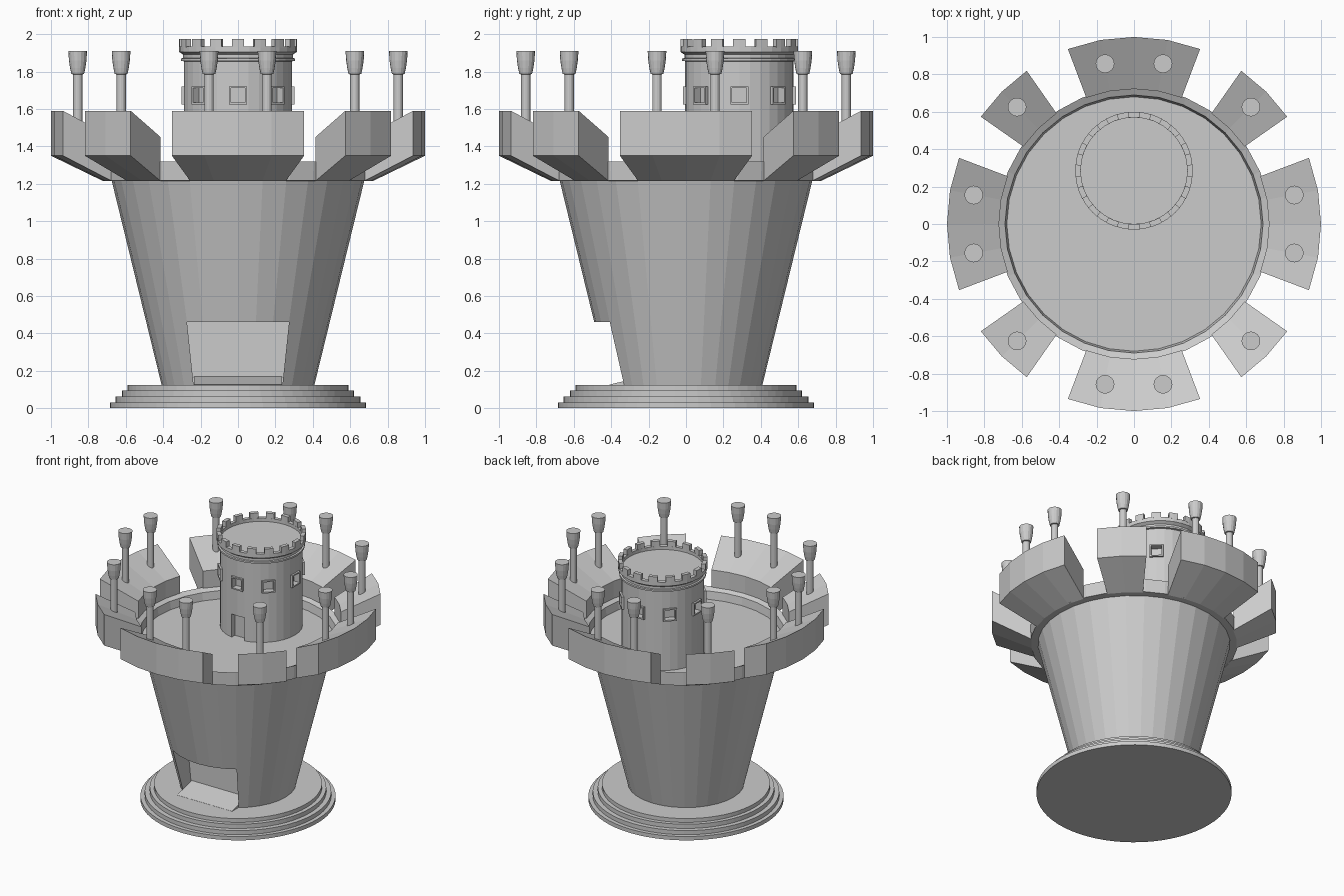
import bpy, bmesh
from math import sin, cos, pi, radians
from mathutils import Matrix, Vector

if "Cube" in bpy.data.objects:
    bpy.data.objects.remove(bpy.data.objects["Cube"])


def finish(name, bm, loc=(0, 0, 0)):
    bmesh.ops.recalc_face_normals(bm, faces=bm.faces)
    me = bpy.data.meshes.new(name)
    bm.to_mesh(me)
    bm.free()
    ob = bpy.data.objects.new(name, me)
    ob.location = loc
    bpy.context.collection.objects.link(ob)
    return ob


def lathe(name, profile, n, loc=(0, 0, 0)):
    """Closed solid of revolution; flat caps at both profile ends."""
    bm = bmesh.new()
    rings = [[bm.verts.new((r * cos(2 * pi * i / n), r * sin(2 * pi * i / n), z))
              for i in range(n)] for r, z in profile]
    for a, b in zip(rings, rings[1:]):
        for i in range(n):
            j = (i + 1) % n
            bm.faces.new((a[i], a[j], b[j], b[i]))
    bm.faces.new(rings[0])
    bm.faces.new(rings[-1])
    return finish(name, bm, loc)


def sector(bm, section, mid, half, n):
    """Sweep a closed (r, z) section through an arc given in degrees."""
    cuts = []
    for i in range(n + 1):
        a = radians(mid - half + 2 * half * i / n)
        cuts.append([bm.verts.new((r * cos(a), r * sin(a), z)) for r, z in section])
    k = len(section)
    for a, b in zip(cuts, cuts[1:]):
        for i in range(k):
            j = (i + 1) % k
            bm.faces.new((a[i], a[j], b[j], b[i]))
    bm.faces.new(cuts[0])
    bm.faces.new(cuts[-1])


def box(bm, lo, hi, angle=0):
    """Axis box, then turned about z."""
    lo, hi = Vector(lo), Vector(hi)
    m = (Matrix.Rotation(radians(angle), 4, 'Z') @ Matrix.Translation((lo + hi) / 2)
         @ Matrix.Diagonal((*(hi - lo), 1)))
    bmesh.ops.create_cube(bm, size=1, matrix=m)


def prism(name, section_a, section_b):
    """Solid between two matching loops of points."""
    bm = bmesh.new()
    a = [bm.verts.new(p) for p in section_a]
    b = [bm.verts.new(p) for p in section_b]
    for i in range(len(a)):
        j = (i + 1) % len(a)
        bm.faces.new((a[i], a[j], b[j], b[i]))
    bm.faces.new(a)
    bm.faces.new(b)
    return finish(name, bm)


def cut(target, cutter):
    cutter.hide_render = True
    cutter.display_type = 'WIRE'
    mod = target.modifiers.new("cut", 'BOOLEAN')
    mod.operation = 'DIFFERENCE'
    mod.solver = 'EXACT'
    mod.object = cutter


# stepped foot
lathe("stepped_base", [(.685, 0), (.685, .03), (.655, .03), (.655, .062),
                       (.62, .062), (.62, .095), (.59, .095), (.59, .125)], 64)

# flaring tower body with a raised rim and sunken deck
body = lathe("tower_body", [(.405, .11), (.675, 1.215), (.728, 1.218), (.73, 1.32),
                            (.69, 1.30), (.68, 1.24)], 32)

# entrance recess and its ramp
def gate(y):
    return [(-.235, y, .10), (.235, y, .10), (.273, y, .46), (-.273, y, .46)]

cut(body, prism("entrance_cutter", gate(-.8), gate(-.23)))
ramp = [(-.41, .12), (-.22, .12), (-.22, .172), (-.41, .126)]
prism("entrance_ramp", [(-.236, y, z) for y, z in ramp], [(.236, y, z) for y, z in ramp])

# overhanging parapet blocks: wide on the axes, narrow on the diagonals
parapet = [(.722, 1.215), (1, 1.35), (1, 1.59), (.722, 1.45)]
for k in range(8):
    wide = k % 2 == 0
    bm = bmesh.new()
    sector(bm, parapet, k * 45, 20.7 if wide else 10, 4 if wide else 2)
    finish("wide_parapet" if wide else "corner_parapet", bm)

# torches standing on the blocks
torch = [(.025, 1.47), (.025, 1.785), (.034, 1.787), (.041, 1.82),
         (.047, 1.86), (.05, 1.91)]
for k in range(4):
    for x, y in ((.857, -.155), (.857, .155), (.625, .625)):
        p = Matrix.Rotation(k * pi / 2, 3, 'Z') @ Vector((x, y, 0))
        lathe("torch", torch, 16, p)

# round turret at the rear of the deck
centre = (0, .285, 0)
turret = lathe("turret", [(.29, 1.22), (.29, 1.855), (.306, 1.857), (.306, 1.87),
                          (.293, 1.872), (.293, 1.89), (.315, 1.905), (.315, 1.935),
                          (.285, 1.935), (.285, 1.91)], 32, centre)

# turret battlements
bm = bmesh.new()
for k in range(16):
    sector(bm, [(.285, 1.93), (.315, 1.93), (.315, 1.975), (.285, 1.975)], k * 22.5, 6, 2)
finish("turret_battlements", bm, centre)

# window frames and the openings for windows and door
frames, holes = bmesh.new(), bmesh.new()
w, h, t, zc = .048, .048, .01, 1.673
for k in range(8):
    a = k * 45
    for s in (-1, 1):
        ys = sorted((s * w, s * (w - t)))
        zs = sorted((zc + s * h, zc + s * (h - t)))
        box(frames, (.275, ys[0], zc - h), (.302, ys[1], zc + h), a)
        box(frames, (.275, -w + t, zs[0]), (.302, w - t, zs[1]), a)
    box(holes, (.255, -w + t, zc - h + t), (.35, w - t, zc + h - t), a)
box(holes, (.245, -.055, 1.235), (.35, .055, 1.42), -90)
finish("window_frames", frames, centre)
cut(turret, finish("turret_opening_cutter", holes, centre))
